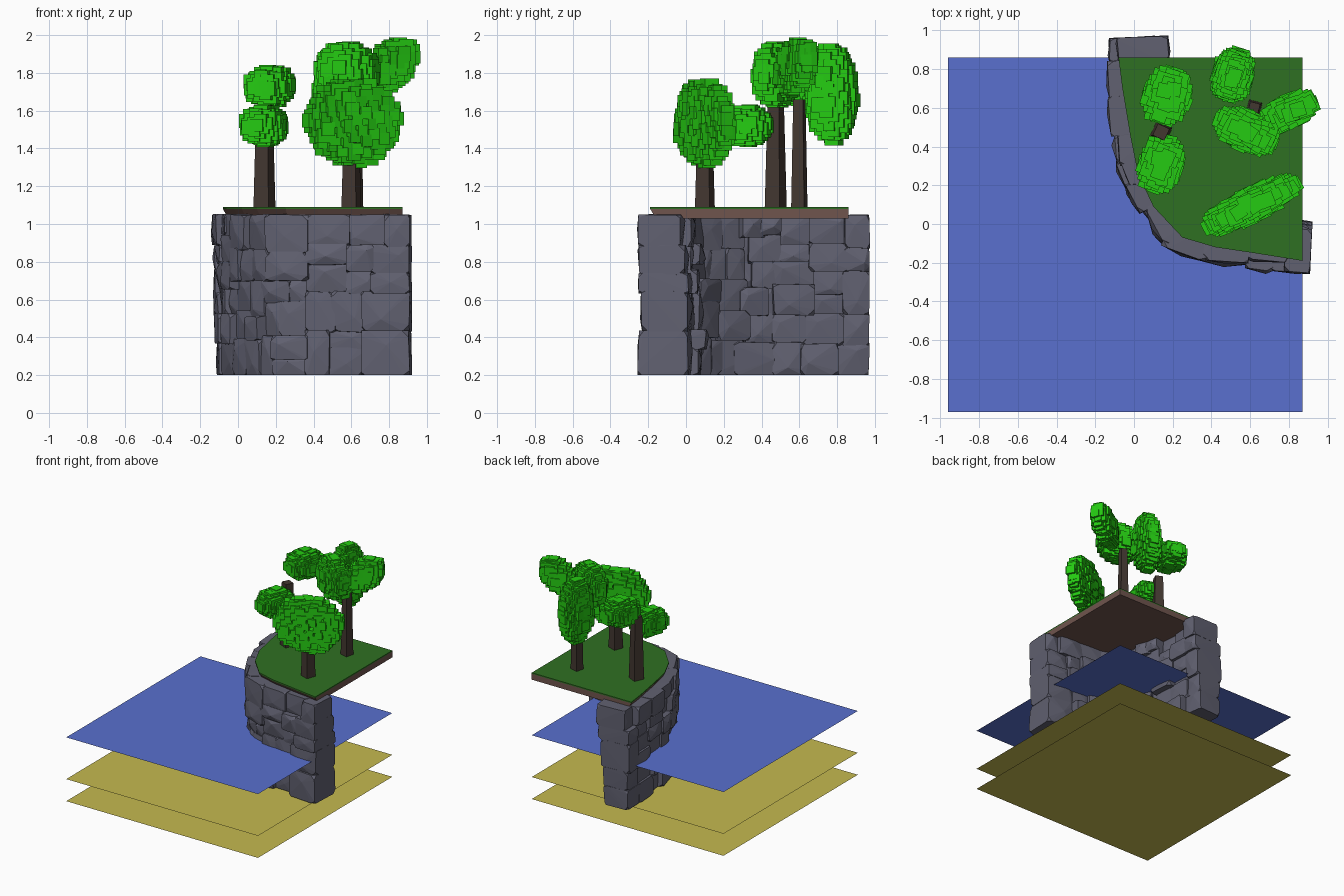
import bpy, bmesh, math, random
from mathutils import Vector, Matrix

if "Cube" in bpy.data.objects:
    bpy.data.objects.remove(bpy.data.objects["Cube"])

random.seed(7)
R = random.uniform


def material(name, rgb):
    m = bpy.data.materials.new(name)
    m.diffuse_color = (*rgb, 1)
    m.use_nodes = True
    m.node_tree.nodes["Principled BSDF"].inputs["Base Color"].default_value = m.diffuse_color
    return m


WATER = material("water_blue", (0.10, 0.16, 0.62))
SAND = material("sand_yellow", (0.56, 0.49, 0.08))
GRASS = material("grass_green", (0.028, 0.16, 0.016))
DIRT = material("dirt_brown", (0.16, 0.09, 0.075))
ROCK = material("rock_grey", (0.12, 0.12, 0.165))
BARK = material("bark_brown", (0.055, 0.038, 0.03))
LEAF = material("leaf_green", (0.018, 0.60, 0.006))


def finish(bm, name, mat):
    bmesh.ops.recalc_face_normals(bm, faces=bm.faces)
    me = bpy.data.meshes.new(name)
    bm.to_mesh(me)
    bm.free()
    me.materials.append(mat)
    ob = bpy.data.objects.new(name, me)
    bpy.context.collection.objects.link(ob)
    return ob


# Water surface and the two sand sheets
def sheet(name, z, mat):
    bm = bmesh.new()
    corners = [(-0.96, -0.97), (0.87, -0.97), (0.87, 0.86), (-0.96, 0.86)]
    bm.faces.new([bm.verts.new((x, y, z)) for x, y in corners])
    finish(bm, name, mat)


sheet("sea_bed_lower", 0.0, SAND)
sheet("sea_bed_upper", 0.19, SAND)
sheet("water", 0.55, WATER)

# Grass and dirt slabs sharing one outline
outline = [(0.87, 0.86), (-0.08, 0.86), (-0.06, 0.70), (-0.02, 0.46), (0.02, 0.26),
           (0.10, 0.09), (0.25, -0.07), (0.42, -0.12), (0.62, -0.15), (0.87, -0.19)]


def slab(name, z0, z1, bottom_scale, mat):
    bm = bmesh.new()
    c = Vector(outline[0])
    low = [bm.verts.new((*(c + (Vector(p) - c) * bottom_scale), z0)) for p in outline]
    top = [bm.verts.new((*p, z1)) for p in outline]
    bm.faces.new(top)
    bm.faces.new(low[::-1])
    n = len(outline)
    for i in range(n):
        j = (i + 1) % n
        bm.faces.new((low[i], low[j], top[j], top[i]))
    finish(bm, name, mat)


slab("dirt_layer", 1.03, 1.08, 0.97, DIRT)
slab("grass_layer", 1.08, 1.09, 1.0, GRASS)

# Cliff: chipped blocks packed along a curved wall
path = [Vector(p) for p in [(-0.11, 0.95), (-0.09, 0.55), (-0.06, 0.30), (0.03, 0.10),
                            (0.16, -0.12), (0.38, -0.19), (0.90, -0.22)]]
lengths = [(b - a).length for a, b in zip(path, path[1:])]
TOTAL = sum(lengths)


def path_point(s):
    for a, b, l in zip(path, path[1:], lengths):
        if s <= l or b is path[-1]:
            return a.lerp(b, min(max(s / l, 0), 1))
        s -= l


def split(s0, s1, z0, z1):
    """Cut the unrolled wall into irregular blocks."""
    w, h = s1 - s0, z1 - z0
    if w < 0.27 and h < 0.24 and (w * h < 0.03 or random.random() < 0.5):
        return [(s0, s1, z0, z1)]
    if w * R(0.75, 1.25) > h:
        m = s0 + w * R(0.36, 0.64)
        return split(s0, m, z0, z1) + split(m, s1, z0, z1)
    m = z0 + h * R(0.36, 0.64)
    return split(s0, s1, z0, m) + split(s0, s1, m, z1)


def add_rock(bm, s0, s1, z0, z1):
    a, b = path_point(s0), path_point(s1)
    t = (b - a).normalized()
    inward = Vector((-t.y, t.x))
    front, depth = R(-0.04, 0.025), R(0.22, 0.30)
    half = Vector(((b - a).length * 0.5 + 0.012, depth / 2, (z1 - z0) / 2 + 0.008))
    mid = (a + b) / 2 + inward * (front + depth / 2)
    zc = (z0 + z1) / 2
    pts = []
    for sx in (-1, 1):
        for sy in (-1, 1):
            for sz in (-1, 1):
                corner = Vector((sx * half.x, sy * half.y, sz * half.z))
                corner *= R(0.93, 1.0)
                for axis in range(3):
                    p = corner.copy()
                    p[axis] -= math.copysign(min(R(0.1, 0.45) * half[axis], 0.035), p[axis])
                    pts.append(p)
    # Uneven ridge on the outer and inner faces
    for sy in (-1, 1):
        pts.append(Vector((R(-.6, .6) * half.x, sy * (half.y + R(0, 0.018)), R(-.6, .6) * half.z)))
    verts = []
    for p in pts:
        q = mid + t * p.x + inward * p.y
        verts.append(bm.verts.new((q.x, q.y, max(0.2, min(1.055, zc + p.z)))))
    bmesh.ops.convex_hull(bm, input=verts)


bm = bmesh.new()
for block in split(0, TOTAL, 0.2, 1.045):
    add_rock(bm, *block)
bmesh.ops.delete(bm, geom=[v for v in bm.verts if not v.link_faces], context='VERTS')
finish(bm, "cliff_rocks", ROCK)


# Trees: four-sided tapered trunks with ellipsoid clumps of cubes
def trunk(name, x, y, top, r, yaw):
    bm = bmesh.new()
    h = top - 1.085
    bmesh.ops.create_cone(bm, cap_ends=True, segments=4, radius1=r, radius2=r * 0.75, depth=h,
                          matrix=Matrix.Translation((x, y, 1.085 + h / 2))
                          @ Matrix.Rotation(math.radians(yaw), 4, 'Z'))
    finish(bm, name, BARK)


def foliage(name, clumps):
    bm = bmesh.new()
    for centre, radii, yaw, pitch, count in clumps:
        turn = Matrix.Rotation(math.radians(yaw), 4, 'Z')
        rot = turn @ Matrix.Rotation(math.radians(-pitch), 4, 'Y')
        for i in range(count):
            # Even spread over the clump's surface
            u = 1 - 2 * (i + 0.5) / count
            ang = i * 2.39996
            ring = math.sqrt(1 - u * u)
            d = (ring * math.cos(ang), ring * math.sin(ang), u)
            size = R(0.055, 0.078)
            k = R(0.9, 1.0)
            p = Vector([d[j] * (radii[j] - 0.03) * k for j in range(3)])
            p = Vector(centre) + rot @ p
            p.z = min(p.z, 2 - size / 2)
            spin = Matrix.Rotation(math.radians(yaw + R(-8, 8)), 4, 'Z')
            bmesh.ops.create_cube(bm, size=size, matrix=Matrix.Translation(p) @ spin)
    finish(bm, name, LEAF)


trunk("left_tree_trunk", 0.14, 0.475, 1.63, 0.062, 20)
foliage("left_tree_leaves", [
    ((0.17, 0.66, 1.73), (0.13, 0.16, 0.11), -15, 0, 75),
    ((0.14, 0.31, 1.52), (0.12, 0.16, 0.11), -15, 0, 75)])

trunk("back_tree_trunk", 0.62, 0.60, 1.66, 0.05, 30)
foliage("back_tree_leaves", [
    ((0.51, 0.77, 1.69), (0.11, 0.145, 0.27), -15, 0, 130),
    ((0.58, 0.48, 1.79), (0.18, 0.11, 0.18), -25, 0, 100),
    ((0.80, 0.58, 1.83), (0.19, 0.09, 0.12), 25, 40, 85)])

trunk("front_tree_trunk", 0.60, 0.10, 1.54, 0.058, 25)
foliage("front_tree_leaves", [
    ((0.61, 0.10, 1.54), (0.28, 0.095, 0.24), 27, 0, 150)])
